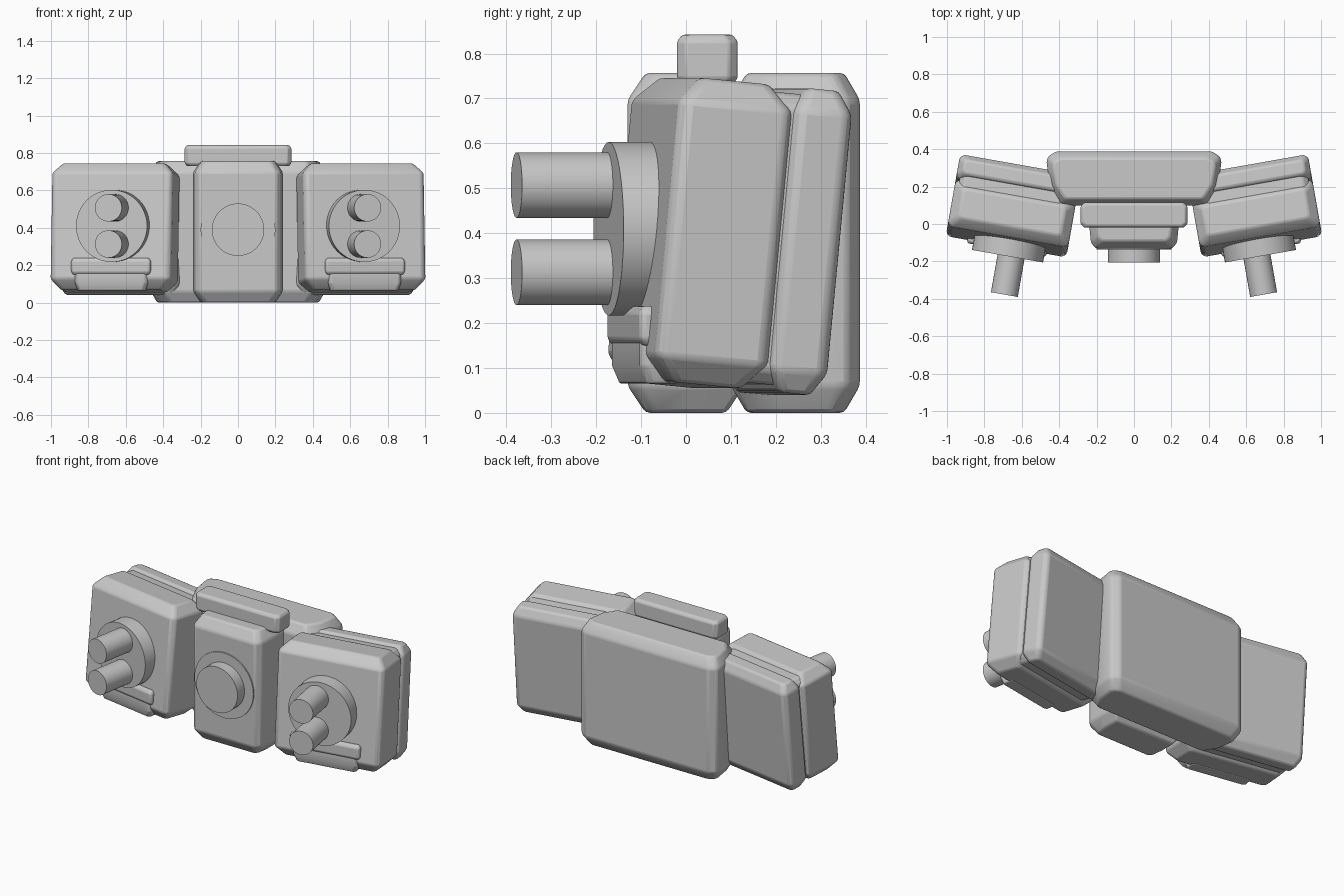
import bpy, bmesh, math
from mathutils import Matrix, Vector

cube = bpy.data.objects.get("Cube")
if cube:
    bpy.data.objects.remove(cube, do_unlink=True)

# Single flat grey
grey = bpy.data.materials.new("plain_grey")
grey.use_nodes = True
GREY = (0.58, 0.58, 0.58, 1)
grey.diffuse_color = GREY
grey.node_tree.nodes["Principled BSDF"].inputs["Base Color"].default_value = GREY

parts = []


def finish(name, bm, matrix, soften=0.0):
    """Place the mesh, repair normals and make the object."""
    bm.transform(matrix)
    bmesh.ops.recalc_face_normals(bm, faces=bm.faces)
    mesh = bpy.data.meshes.new(name)
    bm.to_mesh(mesh)
    bm.free()
    mesh.materials.append(grey)
    obj = bpy.data.objects.new(name, mesh)
    bpy.context.collection.objects.link(obj)
    if soften:
        bevel = obj.modifiers.new("soft_edges", "BEVEL")
        bevel.width = soften
        bevel.segments = 2
        bevel.limit_method = "ANGLE"
        bevel.angle_limit = math.radians(25)
    parts.append(obj)


def rect(x0, x1, y0, y1, c):
    """Rectangle outline with cut corners."""
    return [(x0 + c, y0), (x1 - c, y0), (x1, y0 + c), (x1, y1 - c),
            (x1 - c, y1), (x0 + c, y1), (x0, y1 - c), (x0, y0 + c)]


def mirrored(half):
    """Close a right-hand half outline across the middle."""
    return half + [(-x, y) for x, y in reversed(half)]


def block(name, outline, z0, z1, inset, rise, matrix=Matrix(), soften=0.01):
    """Upright slab whose top and bottom rims slope inwards."""
    xs, ys = zip(*outline)
    cx, cy = (min(xs) + max(xs)) / 2, (min(ys) + max(ys)) / 2
    kx = 1 - 2 * inset / (max(xs) - min(xs))
    ky = 1 - 2 * inset / (max(ys) - min(ys))
    bm = bmesh.new()
    rings = []
    for z, cut in ((z0, True), (z0 + rise, False), (z1 - rise, False), (z1, True)):
        sx, sy = (kx, ky) if cut else (1, 1)
        rings.append([bm.verts.new((cx + (x - cx) * sx, cy + (y - cy) * sy, z))
                      for x, y in outline])
    n = len(outline)
    for low, high in zip(rings, rings[1:]):
        for i in range(n):
            j = (i + 1) % n
            bm.faces.new((low[i], low[j], high[j], high[i]))
    bm.faces.new(rings[0])
    bm.faces.new(rings[-1])
    finish(name, bm, matrix, soften)


def cylinder(name, x, z, radius, y0, y1, matrix=Matrix()):
    """Round part whose axis runs front to back."""
    bm = bmesh.new()
    bmesh.ops.create_cone(bm, cap_ends=True, segments=48, radius1=radius,
                          radius2=radius, depth=y1 - y0)
    place = Matrix.Translation((x, (y0 + y1) / 2, z)) @ Matrix.Rotation(math.pi / 2, 4, "X")
    finish(name, bm, matrix @ place)


# Central body
block("rear_body", mirrored([(0.39, 0.10), (0.405, 0.115), (0.45, 0.20),
                             (0.467, 0.33), (0.46, 0.36), (0.42, 0.387)]),
      0, 0.757, 0.035, 0.06)
block("front_panel", mirrored([(0.205, -0.13), (0.23, -0.1), (0.24, 0.0), (0.24, 0.13)]),
      0, 0.757, 0.04, 0.06)
block("top_bar", rect(-0.285, 0.285, -0.02, 0.115, 0.02), 0.73, 0.842, 0.012, 0.015,
      soften=0.005)
cylinder("centre_ring", 0, 0.39, 0.2, -0.137, -0.1)
cylinder("centre_button", 0, 0.39, 0.14, -0.205, -0.1)

# Side pods, swept back and leaning
for side, sign in (("left", 1), ("right", -1)):
    swing = Matrix.Diagonal((sign, 1, 1, 1)) @ Matrix.Rotation(math.radians(10), 4, "Z")
    pivot = Vector((0, 0, 0.392))
    lean = (swing @ Matrix.Translation(pivot)
            @ Matrix.Rotation(math.radians(-5.5), 4, "X"))
    block(side + "_pod_front", rect(0.325, 0.98, -0.213, 0.045, 0.02),
          -0.34, 0.34, 0.05, 0.055, lean)
    block(side + "_pod_back", rect(0.325, 0.98, 0.045, 0.18, 0.02),
          -0.34, 0.34, 0.03, 0.05, lean)
    # Inner spine closing the seam between the two slabs
    block(side + "_pod_core", rect(0.38, 0.96, -0.1, 0.15, 0.02),
          -0.325, 0.325, 0.03, 0.03, lean)
    cylinder(side + "_pod_disc", 0.636, 0.41, 0.193, -0.287, -0.17, swing)
    for label, z in (("upper", 0.507), ("lower", 0.313)):
        cylinder(f"{side}_{label}_peg", 0.617, z, 0.073, -0.492, -0.27, swing)
    # Lower lug with a slightly wider lip
    block(side + "_lug", rect(0.45, 0.845, -0.25, -0.15, 0.015),
          0.065, 0.225, 0.015, 0.04, swing, 0.005)
    block(side + "_lug_lip", rect(0.432, 0.863, -0.256, -0.17, 0.01),
          0.15, 0.238, 0.01, 0.015, swing, 0.005)

# Smooth rounded surfaces, keep hard edges crisp
bpy.ops.object.select_all(action="DESELECT")
for obj in parts:
    obj.select_set(True)
bpy.context.view_layer.objects.active = parts[0]
bpy.ops.object.shade_smooth_by_angle(angle=math.radians(30))
